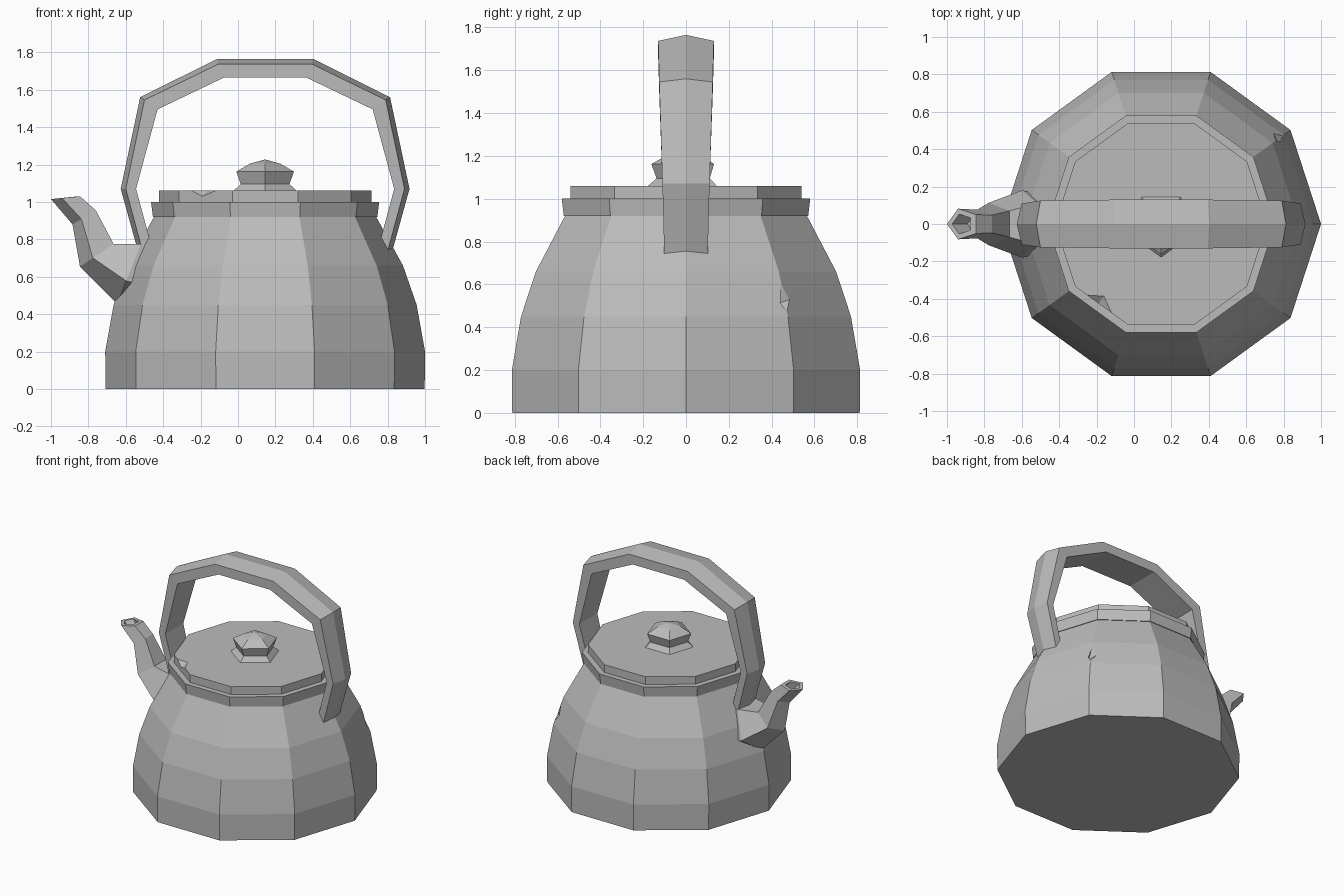
import bpy, bmesh
from math import sin, cos, pi
from mathutils import Vector

if "Cube" in bpy.data.objects:
    bpy.data.objects.remove(bpy.data.objects["Cube"], do_unlink=True)

CX = 0.145  # axis of the pot

metal = bpy.data.materials.new("grey_metal")
GREY = (0.5, 0.5, 0.5, 1)
metal.use_nodes = True
metal.diffuse_color = GREY
for node in metal.node_tree.nodes:
    if node.type == "BSDF_PRINCIPLED":
        node.inputs["Base Color"].default_value = GREY


def finish(name, bm):
    bmesh.ops.recalc_face_normals(bm, faces=bm.faces)
    mesh = bpy.data.meshes.new(name)
    bm.to_mesh(mesh)
    bm.free()
    mesh.materials.append(metal)
    obj = bpy.data.objects.new(name, mesh)
    bpy.context.collection.objects.link(obj)
    return obj


def loft(name, rings):
    """Skin equal-length rings of points and cap both ends."""
    bm = bmesh.new()
    loops = [[bm.verts.new(p) for p in ring] for ring in rings]
    n = len(loops[0])
    for a, b in zip(loops, loops[1:]):
        for i in range(n):
            j = (i + 1) % n
            bm.faces.new((a[i], a[j], b[j], b[i]))
    bm.faces.new(loops[0])
    bm.faces.new(loops[-1])
    return finish(name, bm)


def lathe(name, profile, sides, start=0.0):
    angles = [start + 2 * pi * i / sides for i in range(sides)]
    return loft(name, [[(CX + r * cos(a), r * sin(a), z) for a in angles]
                       for r, z in profile])


def chip(obj, points):
    """Cut a small nick out of an object with a convex cutter."""
    bm = bmesh.new()
    for p in points:
        bm.verts.new(p)
    bmesh.ops.convex_hull(bm, input=bm.verts)
    cutter = finish("chip_cutter", bm)
    cutter.hide_render = True
    mod = obj.modifiers.new("chip", "BOOLEAN")
    mod.operation, mod.solver, mod.object = "DIFFERENCE", "EXACT", cutter
    bpy.context.view_layer.objects.active = obj
    bpy.ops.object.modifier_apply(modifier=mod.name)
    bpy.data.objects.remove(cutter, do_unlink=True)


# Ten-sided pot with its collar
body = lathe("body", [(0.853, 0), (0.855, 0.2), (0.81, 0.45), (0.737, 0.66),
                      (0.594, 0.92), (0.6, 0.92), (0.61, 1.0)], 10)
chip(body, [(0.796, 0.473, 0.47), (0.758, 0.445, 0.61), (0.772, 0.425, 0.51),
            (0.745, 0.487, 0.53), (0.95, 0.585, 0.54)])

# Lid and five-sided knob
lid = lathe("lid", [(0.568, 0.99), (0.568, 1.06)], 10)
chip(lid, [(-0.25, -0.38, 1.06), (-0.12, -0.475, 1.06), (-0.16, -0.385, 1.061),
           (-0.19, -0.425, 1.03), (-0.22, -0.5, 1.09)])
lathe("lid_knob", [(0.183, 1.055), (0.137, 1.095), (0.162, 1.162),
                   (0.085, 1.205), (0.004, 1.226)], 5, -pi / 2)

# Arched handle: each station is ridge, shoulder and inner point plus half width
stations = [((0.664, 0.68), (0.64, 0.68), (0.585, 0.68), 0.10),
            ((0.772, 1.07), (0.745, 1.07), (0.69, 1.07), 0.11),
            ((0.668, 1.56), (0.645, 1.545), (0.575, 1.495), 0.125),
            ((0.256, 1.765), (0.25, 1.737), (0.22, 1.665), 0.13)]


def handle_ring(station, side):
    ridge, shoulder, inner, w = station
    outline = [(ridge, 0), (shoulder, w), (inner, w), (inner, -w), (shoulder, -w)]
    return [(CX + side * p[0], y, p[1]) for p, y in outline]


loft("handle", [handle_ring(s, 1) for s in stations]
     + [handle_ring(s, -1) for s in reversed(stations)])


# Five-sided spout: each section runs from its lower ridge to its flat upper side
def spout_ring(low, high):
    low, high = Vector((low[0], 0, low[1])), Vector((high[0], 0, high[1]))
    r = (high - low).length / (1 + cos(pi / 5))
    axis = (high - low).normalized()
    centre = low + axis * r
    return [centre - axis * r * cos(a) + Vector((0, r * sin(a), 0))
            for a in (2 * pi * i / 5 for i in range(5))]


sections = [((-0.5, 0.45), (-0.4, 0.7)),
            ((-0.645, 0.455), (-0.52, 0.775)),
            ((-0.845, 0.655), (-0.665, 0.775)),
            ((-0.885, 0.88), (-0.76, 0.955)),
            ((-1.0, 1.015), (-0.845, 1.03)),
            ((-0.972, 1.018), (-0.873, 1.028)),
            ((-0.89, 0.925), (-0.81, 0.965))]
loft("spout", [spout_ring(*s) for s in sections])
